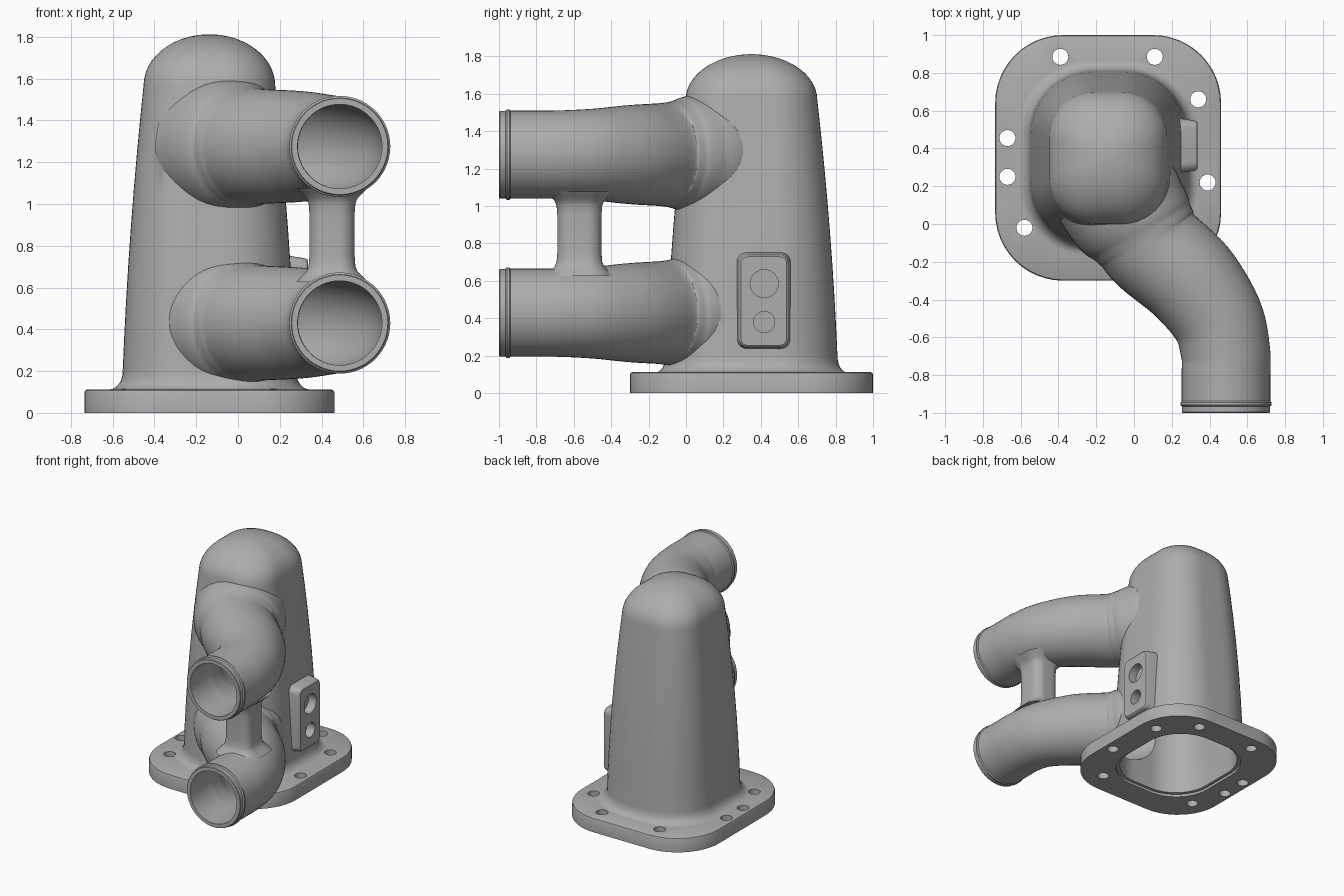
import bpy, bmesh, math
from mathutils import Vector

if "Cube" in bpy.data.objects:
    bpy.data.objects.remove(bpy.data.objects["Cube"])

CX, CY = -0.137, 0.35            # centre of the housing
GREY = (0.42, 0.42, 0.42, 1)
mat = bpy.data.materials.new("cast_grey")
mat.use_nodes = True
mat.diffuse_color = GREY
mat.node_tree.nodes["Principled BSDF"].inputs["Base Color"].default_value = GREY


def loft(name, rings):
    """Skin a list of equal-length point rings and cap both ends."""
    bm = bmesh.new()
    vs = [[bm.verts.new(p) for p in ring] for ring in rings]
    n = len(vs[0])
    for a, b in zip(vs, vs[1:]):
        for i in range(n):
            j = (i + 1) % n
            bm.faces.new((a[i], a[j], b[j], b[i]))
    bm.faces.new(vs[0])
    bm.faces.new(vs[-1])
    bmesh.ops.recalc_face_normals(bm, faces=bm.faces)
    me = bpy.data.meshes.new(name)
    bm.to_mesh(me)
    bm.free()
    me.materials.append(mat)
    ob = bpy.data.objects.new(name, me)
    bpy.context.collection.objects.link(ob)
    return ob


def rounded(hx, hy, r, steps=12):
    """Outline of a rounded rectangle, centred on the origin."""
    pts = []
    for k, (sx, sy) in enumerate(((1, 1), (-1, 1), (-1, -1), (1, -1))):
        for i in range(steps + 1):
            a = math.pi / 2 * (k + i / steps)
            pts.append((sx * (hx - r) + r * math.cos(a), sy * (hy - r) + r * math.sin(a)))
    return pts


def tower(name, levels, x=CX, y=CY):
    """Vertical loft of rounded rectangles given as (z, hx, hy, r)."""
    return loft(name, [[(x + u, y + v, z) for u, v in rounded(hx, hy, r)]
                       for z, hx, hy, r in levels])


def dome(z, hx, hy, r, height):
    out = []
    for i in range(1, 13):
        a = math.radians(87) * i / 12
        c = math.cos(a)
        out.append((z + height * math.sin(a), hx * c, hy * c, (r + (hx - r) * 0.6 * i / 12) * c))
    return out


def circle_ring(x, y, z, r, tangent, n=56):
    side = Vector((tangent.y, -tangent.x, 0))
    return [Vector((x, y, z)) + side * (r * math.cos(t)) + Vector((0, 0, r * math.sin(t)))
            for t in (2 * math.pi * i / n for i in range(n))]


def smooth_path(ctrl, steps=6):
    """Catmull-Rom interpolation of (x, y, radius) stations."""
    p = [Vector(c) for c in ctrl]
    p = [2 * p[0] - p[1]] + p + [2 * p[-1] - p[-2]]
    out = []
    for a, b, c, d in zip(p, p[1:], p[2:], p[3:]):
        for i in range(steps):
            t = i / steps
            out.append(0.5 * (2 * b + (c - a) * t + (2 * a - 5 * b + 4 * c - d) * t ** 2
                              + (3 * b - a - 3 * c + d) * t ** 3))
    return out + [p[-2]]


def pipe(name, z, stations):
    rings = []
    for i, s in enumerate(stations):
        t = stations[min(i + 1, len(stations) - 1)] - stations[max(i - 1, 0)]
        rings.append(circle_ring(s.x, s.y, z, s.z, Vector((t.x, t.y, 0)).normalized()))
    return loft(name, rings)


def cylinder(name, start, end, r, n=24):
    axis = Vector(end) - Vector(start)
    u = axis.normalized().orthogonal()
    w = axis.normalized().cross(u)
    return loft(name, [[Vector(p) + r * (u * math.cos(t) + w * math.sin(t))
                        for t in (2 * math.pi * i / n for i in range(n))] for p in (start, end)])


def combine(target, other, operation):
    other.hide_render = True
    mod = target.modifiers.new("bool", "BOOLEAN")
    mod.operation, mod.solver, mod.object = operation, "EXACT", other
    bpy.ops.object.select_all(action="DESELECT")
    bpy.context.view_layer.objects.active = target
    target.select_set(True)
    bpy.ops.object.modifier_apply(modifier=mod.name)
    bpy.data.objects.remove(other)


# Flange, fillet, tapered housing and domed top
levels = [(0, .598, .65, .36), (.098, .598, .65, .36), (.107, .594, .646, .356), (.112, .585, .637, .347)]
for i in range(7):
    a = math.pi / 2 * i / 6
    f = 1 - math.sin(a)
    levels.append((.112 + .085 * (1 - math.cos(a)), .415 + .065 * f, .46 + .05 * f, .33 + .03 * f))
for i in range(1, 9):
    t = i / 8
    k = .55 * t + .45 * t * t
    levels.append((.197 + 1.37 * t, .415 - .1 * k, .46 - .108 * k, .33 - .09 * t))
housing = tower("housing", levels + dome(1.567, .315, .352, .24, .245))

# Curved pipes with a beaded mouth, flaring where they meet the housing
bend = smooth_path([(.487, -.91, .235), (.487, -.8, .235), (.485, -.68, .236), (.44, -.5, .245),
                    (.3, -.3, .265), (.12, -.14, .275), (.06, -.06, .287), (.02, 0, .308),
                    (-.04, .08, .328), (-.12, .2, .33)])
mouth = [Vector((.487, y, r)) for y, r in ((-1, .23), (-.995, .234), (-.965, .234), (-.958, .242),
                                           (-.945, .242), (-.938, .235))]
bore = [Vector((.487, -1.05, .202))] + [Vector((p.x, p.y, min(p.z - .033, .25))) for p in bend]
bore.append(Vector((-.15, .245, .25)))
HEIGHTS = (1.275, .43)
for z in HEIGHTS:
    combine(housing, pipe("pipe", z, mouth + bend), "UNION")

# Strut bridging the two pipes, flared at both ends
half = [(.0, .108, .118, .075), (.1, .108, .118, .075), (.15, .112, .122, .078), (.175, .122, .132, .085),
        (.2, .148, .155, .1), (.225, .17, .18, .12)]
strut = [(.852 - h, *s) for h, *s in reversed(half)] + [(.852 + h, *s) for h, *s in half[1:]]
combine(housing, tower("strut", strut, .45, -.57), "UNION")

# Mounting pad on the left side
pad = [(.19, .152, .268, .06), (.315, .134, .249, .045), (.329, .13, .245, .042), (.336, .122, .237, .036)]
combine(housing, loft("pad", [[(x, .415 + u, .492 + v) for u, v in rounded(a, b, r, 6)]
                              for x, a, b, r in pad]), "UNION")

# Hollow interior with a shallow step at the open base
cavity = [(-.05, .395, .44, .3), (.02, .395, .44, .3), (.02, .372, .418, .29),
          (.7, .358, .4, .265), (1.2, .315, .355, .23), (1.54, .272, .308, .2)]
combine(housing, tower("cavity", cavity + dome(1.54, .272, .308, .2, .22)), "DIFFERENCE")
for z in HEIGHTS:
    combine(housing, pipe("bore", z, bore), "DIFFERENCE")

# Bolt holes through the flange and blind holes in the pad
for x, y in ((-.39, .885), (.11, .885), (.34, .66), (.39, .22), (-.67, .455), (-.67, .25),
             (-.58, -.02), (.19, -.13)):
    combine(housing, cylinder("bolt_hole", (x, y, -.05), (x, y, .15), .03), "DIFFERENCE")
for z, r in ((.585, .053), (.38, .04)):
    combine(housing, cylinder("pad_hole", (.27, .418, z), (.4, .418, z), r), "DIFFERENCE")

housing.hide_render = False
bpy.ops.object.select_all(action="DESELECT")
housing.select_set(True)
bpy.context.view_layer.objects.active = housing
bpy.ops.object.shade_smooth_by_angle(angle=math.radians(32))
